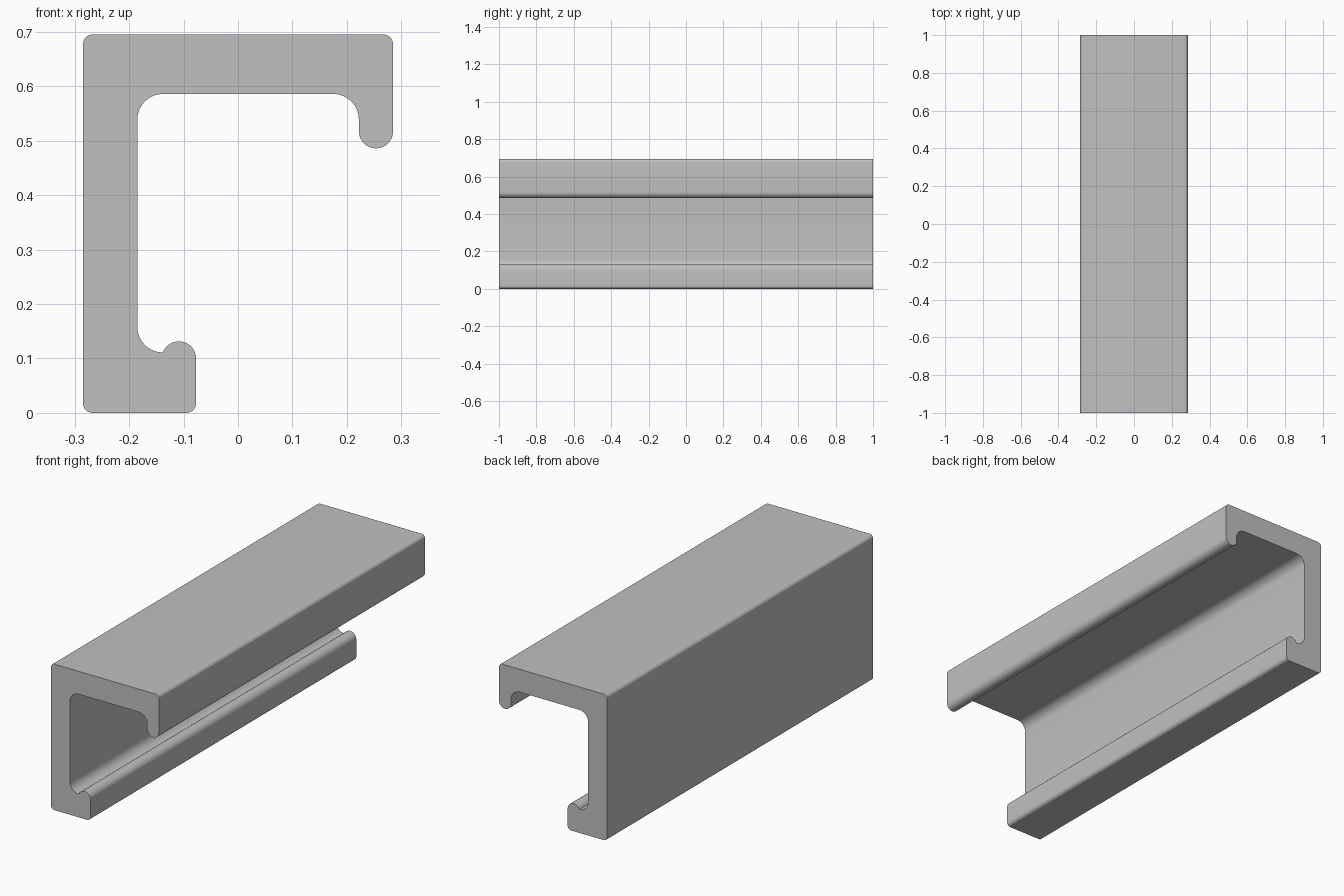
import bpy, bmesh, math

cube = bpy.data.objects.get("Cube")
if cube:
    bpy.data.objects.remove(cube, do_unlink=True)

# Section dimensions
LEFT, RIGHT, TOP = -0.285, 0.285, 0.695
WEB, CEILING, LIP_IN = -0.185, 0.586, 0.222
FOOT, FLOOR = -0.077, 0.111
R_OUT, R_IN, R_LIP = 0.018, 0.047, 0.0315
HALF_LENGTH = 1.0


def arc(cx, cz, r, start, end, steps=8):
    """Points on an arc, angles in degrees."""
    angles = [math.radians(start + (end - start) * i / steps) for i in range(steps + 1)]
    return [(cx + r * math.cos(a), cz + r * math.sin(a)) for a in angles]


# Closed outline, clockwise from the lower outer corner
outline = (
    arc(LEFT + R_OUT, R_OUT, R_OUT, 270, 180)
    + arc(LEFT + R_OUT, TOP - R_OUT, R_OUT, 180, 90)
    + arc(RIGHT - R_OUT, TOP - R_OUT, R_OUT, 90, 0)
    # rounded tip of the hanging lip
    + arc(RIGHT - R_LIP, 0.486 + R_LIP, R_LIP, 0, -180, 16)
    # inner fillets
    + arc(LIP_IN - R_IN, CEILING - R_IN, R_IN, 0, 90)
    + arc(WEB + R_IN, CEILING - R_IN, R_IN, 90, 180)
    + arc(WEB + R_IN, FLOOR + R_IN, R_IN, 180, 270)
    # rounded bead on the foot
    + arc(FOOT - R_LIP, 0.1, R_LIP, 160, 0, 16)
    + arc(FOOT - R_OUT, R_OUT, R_OUT, 0, -90)
)

# Extrude the section along the rail
bm = bmesh.new()
face = bm.faces.new([bm.verts.new((x, -HALF_LENGTH, z)) for x, z in outline])
ext = bmesh.ops.extrude_face_region(bm, geom=[face], use_keep_orig=True)
moved = [g for g in ext["geom"] if isinstance(g, bmesh.types.BMVert)]
bmesh.ops.translate(bm, verts=moved, vec=(0, 2 * HALF_LENGTH, 0))
bmesh.ops.remove_doubles(bm, verts=bm.verts, dist=0.0002)
bmesh.ops.recalc_face_normals(bm, faces=bm.faces)
mesh = bpy.data.meshes.new("channel_rail")
bm.to_mesh(mesh)
bm.free()

rail = bpy.data.objects.new("channel_rail", mesh)
bpy.context.collection.objects.link(rail)

# Plain grey finish
grey = bpy.data.materials.new("plain_grey")
grey.use_nodes = True
grey.diffuse_color = (0.53, 0.53, 0.53, 1)
grey.node_tree.nodes["Principled BSDF"].inputs["Base Color"].default_value = grey.diffuse_color
mesh.materials.append(grey)

# Smooth fillets, crisp ends
bpy.ops.object.select_all(action="DESELECT")
rail.select_set(True)
bpy.context.view_layer.objects.active = rail
bpy.ops.object.shade_smooth_by_angle(angle=math.radians(30))
